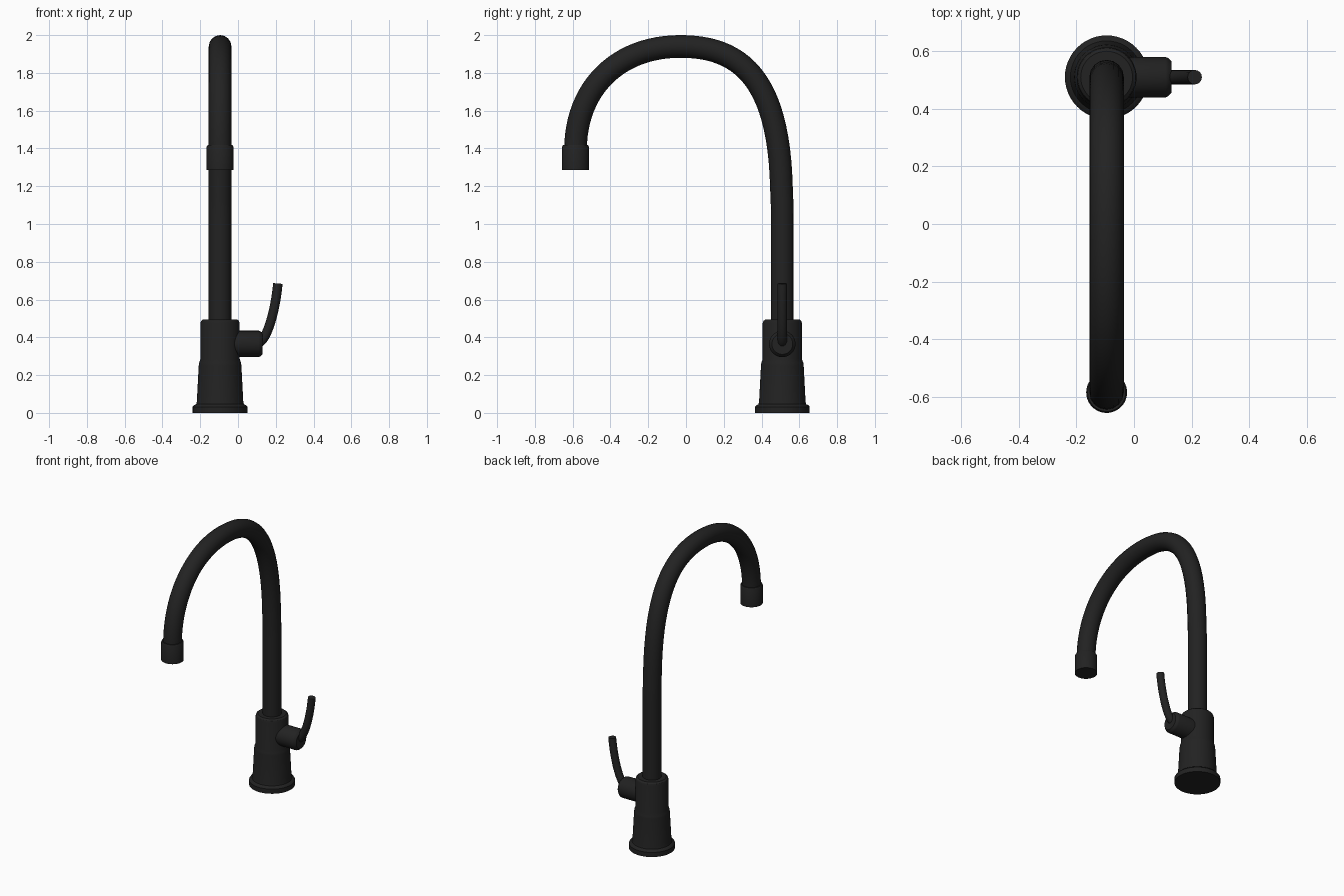
import bpy, bmesh, math
from mathutils import Matrix, Vector

cube = bpy.data.objects.get("Cube")
if cube:
    bpy.data.objects.remove(cube, do_unlink=True)

black = bpy.data.materials.new("matte_black")
black.use_nodes = True
colour = (0.016, 0.016, 0.016, 1)
black.diffuse_color = colour
bsdf = next(n for n in black.node_tree.nodes if n.type == 'BSDF_PRINCIPLED')
bsdf.inputs["Base Color"].default_value = colour
bsdf.inputs["Roughness"].default_value = 0.6

X, Y = -0.095, 0.51          # column axis
SPOUT_Y = -0.585             # outlet axis


def finish(obj):
    bpy.ops.object.select_all(action='DESELECT')
    obj.select_set(True)
    bpy.context.view_layer.objects.active = obj
    if obj.type == 'CURVE':
        bpy.ops.object.convert(target='MESH')
        obj = bpy.context.object
    bpy.ops.object.shade_smooth_by_angle(angle=math.radians(30))


def lathe(name, profile, origin, axis=(0, 0, 1), sides=48):
    """Spin (radius, height) pairs around an axis, with closed ends."""
    bm = bmesh.new()
    rings = []
    for r, h in profile:
        rings.append([bm.verts.new((r * math.cos(a), r * math.sin(a), h))
                      for a in (math.tau * i / sides for i in range(sides))])
    for low, high in zip(rings, rings[1:]):
        for i in range(sides):
            j = (i + 1) % sides
            bm.faces.new((low[i], low[j], high[j], high[i]))
    bm.faces.new(rings[0][::-1])
    bm.faces.new(rings[-1])
    turn = Vector((0, 0, 1)).rotation_difference(Vector(axis)).to_matrix().to_4x4()
    bm.transform(Matrix.Translation(origin) @ turn)
    mesh = bpy.data.meshes.new(name)
    bm.to_mesh(mesh)
    bm.free()
    mesh.materials.append(black)
    obj = bpy.data.objects.new(name, mesh)
    bpy.context.collection.objects.link(obj)
    finish(obj)


def tube(name, knots, radius):
    """Round tube along bezier knots given as (left handle, point, right handle)."""
    data = bpy.data.curves.new(name, 'CURVE')
    data.dimensions = '3D'
    data.bevel_depth = radius
    data.bevel_resolution = 6
    data.resolution_u = 24
    data.use_fill_caps = True
    spline = data.splines.new('BEZIER')
    spline.bezier_points.add(len(knots) - 1)
    for p, (left, co, right) in zip(spline.bezier_points, knots):
        p.handle_left_type = p.handle_right_type = 'FREE'
        p.handle_left, p.co, p.handle_right = left, co, right
    data.materials.append(black)
    obj = bpy.data.objects.new(name, data)
    bpy.context.collection.objects.link(obj)
    finish(obj)


# Flared base and column collar
lathe("base_body", [(0.145, 0), (0.145, 0.032), (0.139, 0.04), (0.126, 0.046),
                    (0.123, 0.06), (0.113, 0.25), (0.111, 0.265), (0.104, 0.285),
                    (0.104, 0.475), (0.1, 0.487), (0.09, 0.495)], (X, Y, 0))


# Gooseneck spout
def side(y, z):
    return (X, y, z)


tube("spout_tube", [
    (side(Y, 0.4), side(Y, 0.45), side(Y, 0.7)),
    (side(Y, 0.8), side(Y, 1.0), side(Y, 1.1)),
    (side(0.508, 1.12), side(0.505, 1.2), side(0.49, 1.78)),
    (side(0.28, 1.94), side(-0.03, 1.94), side(-0.36, 1.94)),
    (side(SPOUT_Y, 1.72), side(SPOUT_Y, 1.39), side(SPOUT_Y, 1.35)),
], 0.06)

# Outlet nozzle
lathe("outlet_nozzle", [(0.071, 1.285), (0.071, 1.408), (0.066, 1.417)], (X, SPOUT_Y, 0))

# Valve hub on the left side
lathe("handle_hub", [(0.07, 0), (0.07, 0.205), (0.066, 0.214), (0.055, 0.225)],
      (X, Y, 0.365), (1, 0, 0))

# Curved lever
tube("handle_lever", [
    ((0.09, Y, 0.36), (0.11, Y, 0.37), (0.165, Y, 0.4)),
    ((0.202, Y, 0.58), (0.211, Y, 0.685), (0.215, Y, 0.72)),
], 0.025)
